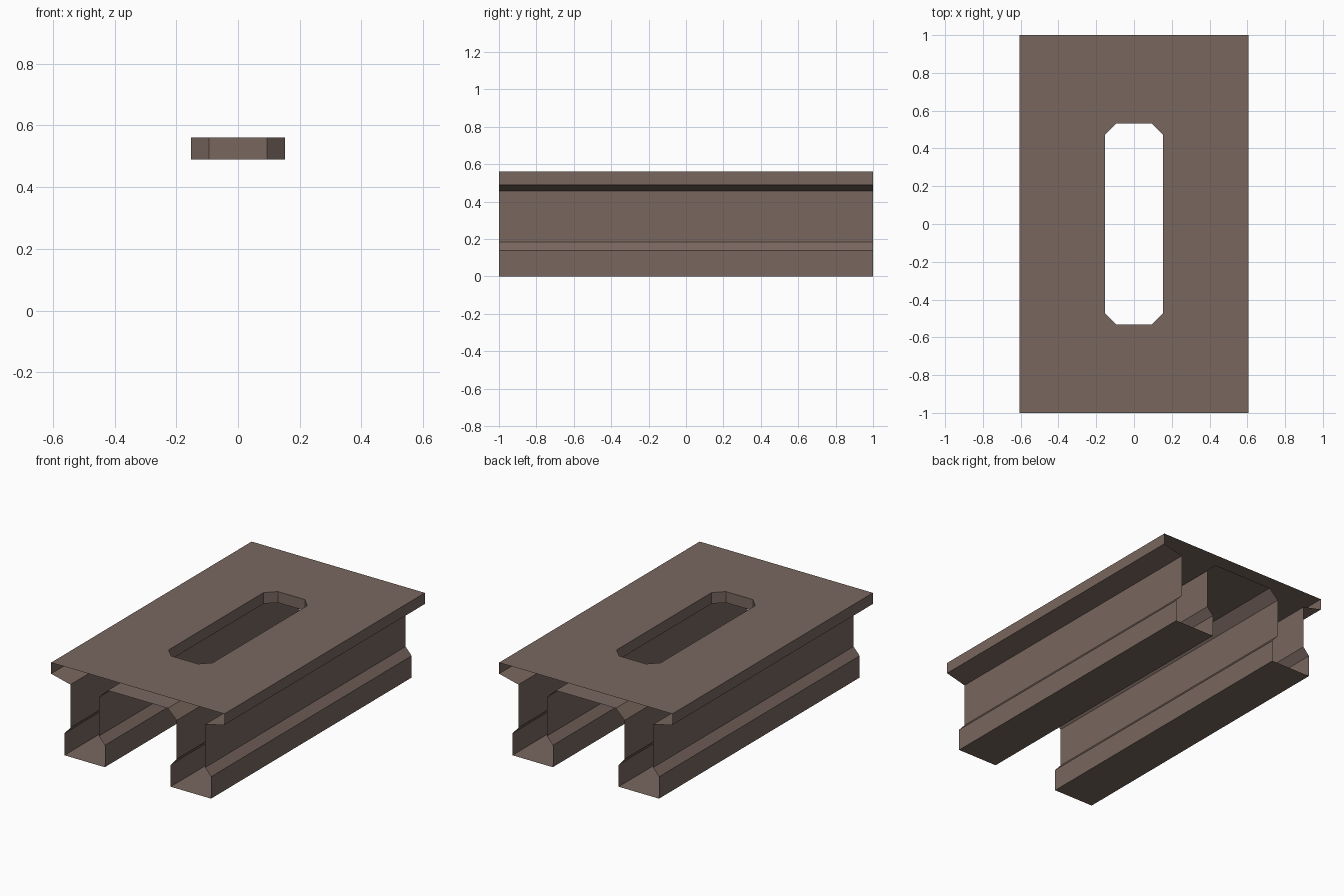
import bpy, bmesh

if "Cube" in bpy.data.objects:
    bpy.data.objects.remove(bpy.data.objects["Cube"])

# One flat brown colour
brown = bpy.data.materials.new("warm brown")
brown.diffuse_color = (0.190, 0.136, 0.113, 1.0)
brown.use_nodes = True
brown.node_tree.nodes["Principled BSDF"].inputs["Base Color"].default_value = brown.diffuse_color

HALF = 1.0        # half length along y
TOP, UNDER = 0.56, 0.49

# Right half of the cross-section (x, z), from the top plate edge round to the inner underside
right = [(0.605, TOP), (0.605, UNDER), (0.47, 0.457), (0.47, 0.185),
         (0.512, 0.138), (0.512, 0.0), (0.23, 0.0), (0.23, 0.138),
         (0.272, 0.185), (0.272, 0.43), (0.21, UNDER)]

# Slot outline: rectangle with cut corners, anticlockwise, two points per corner
SX, SY, CX, CY = 0.153, 0.532, 0.094, 0.473
slot = [(SX, -CY), (SX, CY), (CX, SY), (-CX, SY),
        (-SX, CY), (-SX, -CY), (-CX, -SY), (CX, -SY)]

bm = bmesh.new()


def slotted_sheet(half_width, z):
    """Rectangular sheet with the slot left open; returns the slot vertices."""
    ring = [bm.verts.new((x, y, z)) for x, y in slot]
    corners = [bm.verts.new((sx * half_width, sy * HALF, z))
               for sx, sy in ((1, -1), (1, 1), (-1, 1), (-1, -1))]
    for i in range(4):
        a, b = corners[i], corners[(i + 1) % 4]
        p, q, r = ring[2 * i], ring[2 * i + 1], ring[(2 * i + 2) % 8]
        bm.faces.new((a, b, q, p))      # side of the frame
        bm.faces.new((b, r, q))         # corner of the frame
    return ring


# Top and underside sheets joined by the slot walls
upper = slotted_sheet(right[0][0], TOP)
lower = slotted_sheet(right[-1][0], UNDER)
for i in range(8):
    j = (i + 1) % 8
    bm.faces.new((upper[i], upper[j], lower[j], lower[i]))

# Mirrored rail walls, extruded along y with open ends
for side in (1, -1):
    rows = [[bm.verts.new((side * x, y, z)) for y in (-HALF, HALF)] for x, z in right]
    for (a, b), (c, d) in zip(rows, rows[1:]):
        bm.faces.new((a, b, d, c))

bmesh.ops.remove_doubles(bm, verts=bm.verts, dist=1e-4)
bmesh.ops.recalc_face_normals(bm, faces=bm.faces)
bm.normal_update()
top_face = max(bm.faces, key=lambda f: f.calc_center_median().z)
if top_face.normal.z < 0:
    bmesh.ops.reverse_faces(bm, faces=bm.faces)

mesh = bpy.data.meshes.new("slotted_rail_carriage")
bm.to_mesh(mesh)
bm.free()
mesh.materials.append(brown)
carriage = bpy.data.objects.new("slotted_rail_carriage", mesh)
bpy.context.collection.objects.link(carriage)
